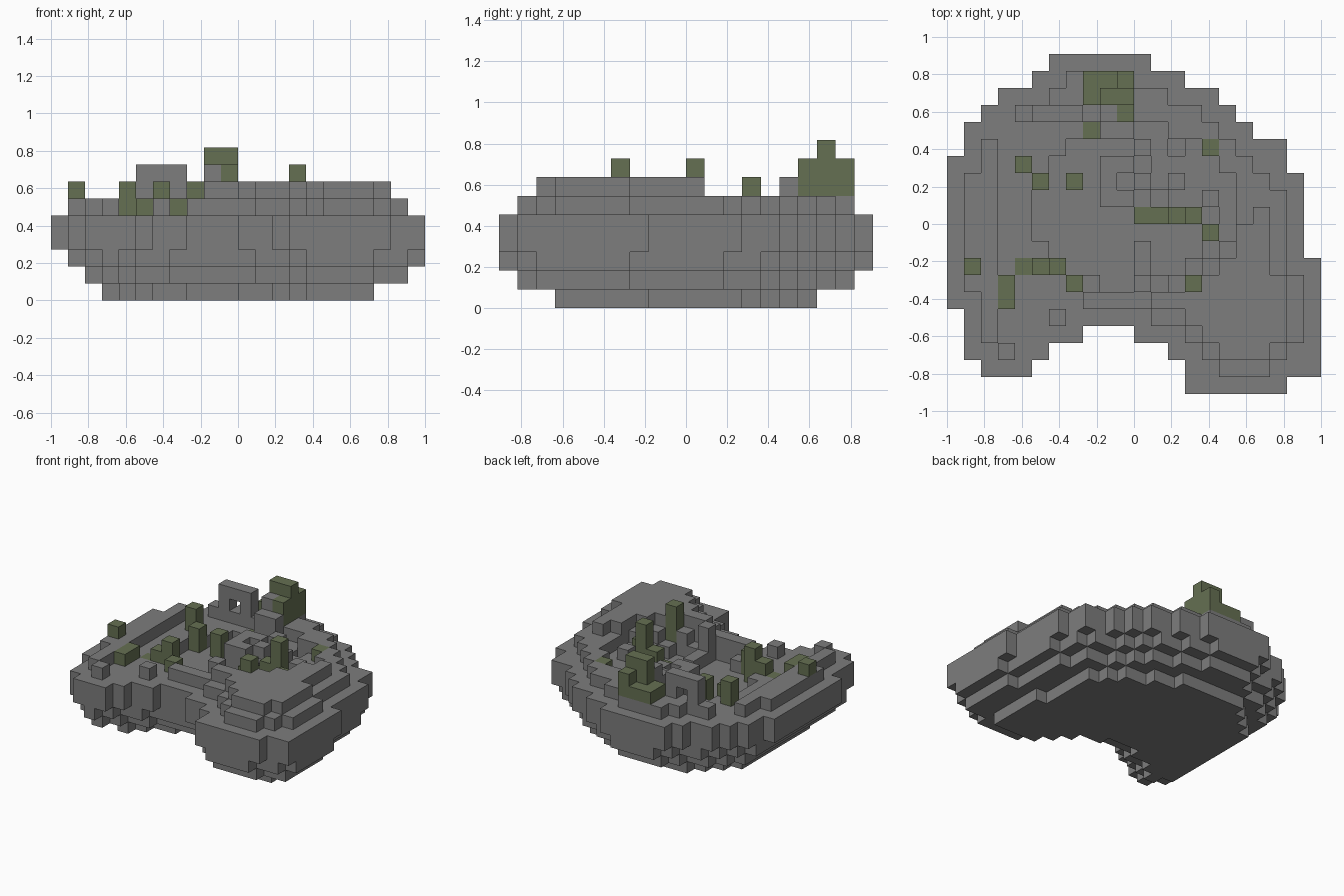
import bpy
import bmesh
import random
from mathutils import Vector

if "Cube" in bpy.data.objects:
    bpy.data.objects.remove(bpy.data.objects["Cube"], do_unlink=True)

NX, NY = 22, 20
CELL = 2 / NX
AXES = [Vector(v) for v in ((1, 0, 0), (-1, 0, 0), (0, 1, 0), (0, -1, 0), (0, 0, 1), (0, 0, -1))]


def material(name, color):
    mat = bpy.data.materials.new(name)
    mat.use_nodes = True
    mat.diffuse_color = color
    bsdf = mat.node_tree.nodes["Principled BSDF"]
    bsdf.inputs["Base Color"].default_value = color
    bsdf.inputs["Roughness"].default_value = 0.9
    return mat


stone = material("grey stone", (0.205, 0.205, 0.205, 1))
moss = material("moss green", (0.13, 0.16, 0.085, 1))


def build(name, cells, mat, others):
    """Outer skin of a set of cells, leaving out faces buried in others."""
    bm = bmesh.new()
    corners = {}

    def corner(p):
        key = tuple(round(c * 2) for c in p)
        if key not in corners:
            pos = Vector((p.x + 0.5 - NX / 2, p.y + 0.5 - NY / 2, p.z + 0.5)) * CELL
            corners[key] = bm.verts.new(pos)
        return corners[key]

    for cell in sorted(cells):
        mid = Vector(cell)
        for n in AXES:
            near = tuple(int(c) for c in mid + n)
            if near in cells or near in others:
                continue
            u = Vector((n.y, n.z, n.x))
            v = n.cross(u)
            bm.faces.new([corner(mid + (n + a * u + b * v) / 2)
                          for a, b in ((-1, -1), (1, -1), (1, 1), (-1, 1))])
    bmesh.ops.dissolve_limit(bm, angle_limit=0.01, verts=bm.verts, edges=bm.edges)
    mesh = bpy.data.meshes.new(name)
    bm.to_mesh(mesh)
    bm.free()
    mesh.materials.append(mat)
    obj = bpy.data.objects.new(name, mesh)
    bpy.context.collection.objects.link(obj)


def neighbours(c):
    i, j = c
    return [(i + 1, j), (i - 1, j), (i, j + 1), (i, j - 1)]


def erode(area, times=1):
    for _ in range(times):
        area = {c for c in area if all(n in area for n in neighbours(c))}
    return area


def round_off(area):
    """Drop the convex corner cells."""
    return {c for c in area if sum(n in area for n in neighbours(c)) > 2}


# Island outline: one row per cell from front to back, first and last column
rows = [(14, 19), (14, 21), (13, 21), (11, 21), (1, 21), (0, 21), (0, 21), (0, 21),
        (0, 20), (0, 20), (0, 20), (0, 20), (0, 20), (0, 19), (1, 19), (1, 17),
        (2, 16), (3, 15), (5, 13), (6, 11)]
outline = {(i, j) for j, (a, b) in enumerate(rows) for i in range(a, b + 1)}
# Front lobe on the right side
for j, (a, b) in {1: (2, 4), 2: (1, 5), 3: (1, 7)}.items():
    outline |= {(i, j) for i in range(a, b + 1)}
inner = erode(outline, 2)


def bowl(rx, ry):
    return {(i, j) for i, j in outline
            if ((i - 10) / rx) ** 2 + ((j - 10.5) / ry) ** 2 < 1}


# Sunken court with stepped sides, low ledge behind the front rim, raised terrace
pit = bowl(5.8, 4.6)
ledge = {(i, j) for i, j in inner if 3 <= i <= 10 and j < 16}
rim = round_off(erode(outline)) - bowl(6.6, 5) - ledge
terrace = {(i, j) for i, j in round_off(inner)
           if i > 10 and j < 11 and i + j < 29} - bowl(7.2, 5.2)
belly = {(i, j) for i, j in round_off(outline) if i > 0}

layers = [erode(outline, 3), erode(belly), belly, outline, outline - pit, rim, terrace]
rock = {(i, j, k) for k, area in enumerate(layers) for i, j in area}

# Mossy posts and walls: column, row, top layer
posts = [(4, 7, 4), (5, 7, 5), (6, 7, 6), (7, 6, 5), (3, 5, 5), (3, 6, 5),
         (4, 13, 6), (5, 12, 5), (7, 12, 5), (8, 15, 4), (15, 14, 5), (15, 9, 5),
         (14, 6, 7), (11, 10, 4), (12, 10, 4), (13, 10, 5), (14, 10, 7)]
plants = {(i, j, k) for i, j, top in posts for k in range(4, top + 1)}
plants.add((1, 7, 6))
# Mossy tower at the back
tower = {(i, j, 6) for i in (8, 9, 10) for j in (17, 18)}
tower |= {(10, j, k) for j in (16, 17, 18) for k in (6, 7)}
tower |= {(9, 17, 7), (9, 17, 8), (10, 17, 8)}
plants |= tower

# Ruined arch and walls
ruins = {(i, 16, k) for i in (5, 7, 9) for k in (5, 6, 7)} | {(6, 16, 7)}
ruins |= {(i, j, k) for i, j in ((9, 15), (10, 15), (11, 6)) for k in (4, 5, 6)}
ruins |= {(i, j, 4) for i in (13, 14, 15) for j in (11, 12)}

# Broken stones across the court
random.seed(4)
for i, j in sorted(pit):
    chance = 0.45 if j > 10 and i > 8 else 0.25 if j < 9 and i > 9 else 0
    if (i, j, 4) not in plants and random.random() < chance:
        ruins |= {(i, j, k) for k in range(4, random.choice((5, 6)))}

rock -= plants
ruins -= plants | rock
build("rock_island", rock, stone, plants | ruins)
build("ruin_stones", ruins, stone, plants | rock)
build("mossy_tower", tower, moss, rock | ruins)
build("mossy_posts", plants - tower, moss, rock | ruins)
